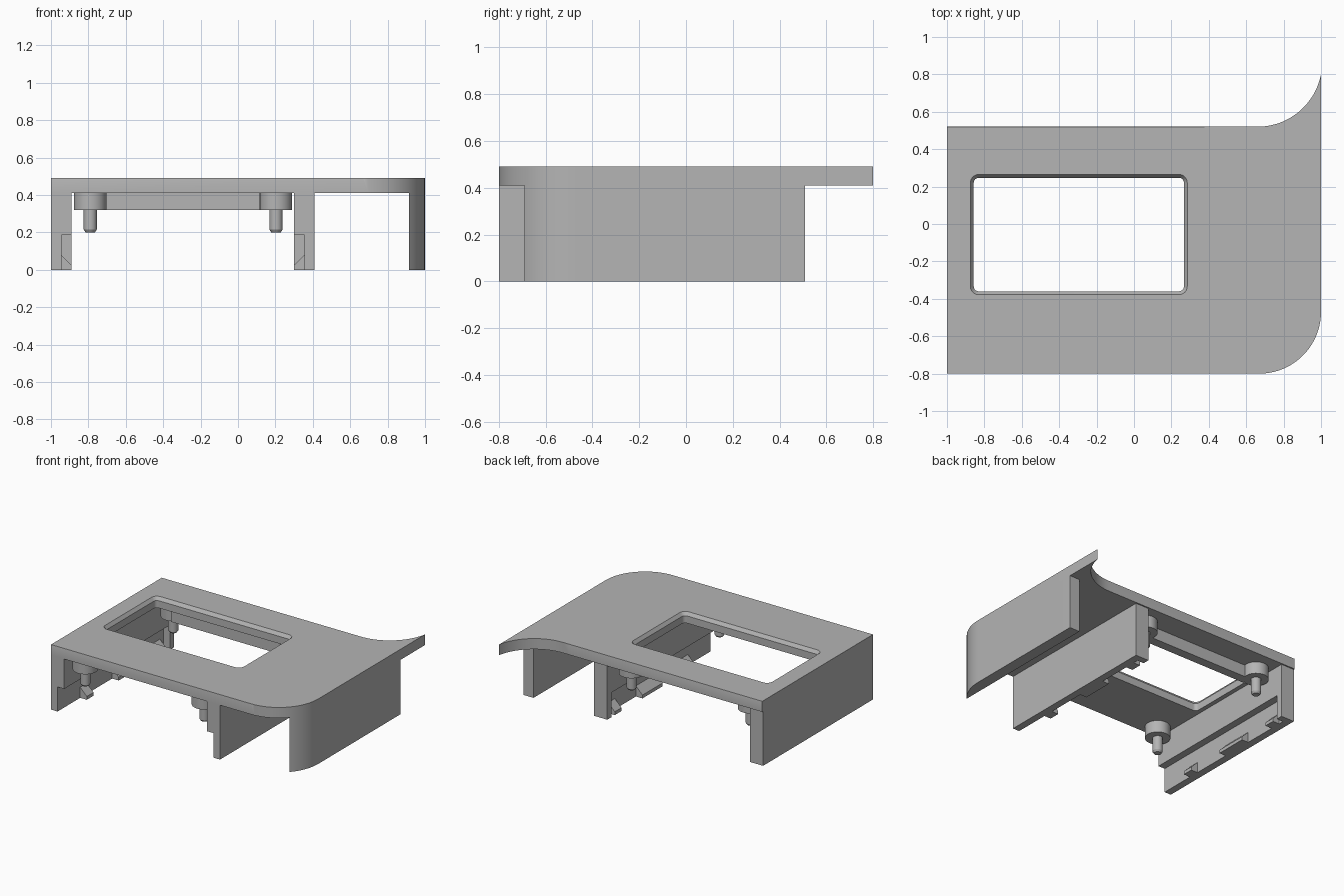
import bpy, bmesh
from math import sin, cos, pi, radians, atan2, hypot
from mathutils import Vector

if "Cube" in bpy.data.objects:
    bpy.data.objects.remove(bpy.data.objects["Cube"])

grey = bpy.data.materials.new("plain_grey")
grey.use_nodes = True
GREY = (0.46, 0.46, 0.46, 1)
grey.diffuse_color = GREY
grey.node_tree.nodes["Principled BSDF"].inputs["Base Color"].default_value = GREY


def finish(bm, name):
    bmesh.ops.recalc_face_normals(bm, faces=bm.faces)
    mesh = bpy.data.meshes.new(name)
    bm.to_mesh(mesh)
    bm.free()
    mesh.materials.append(grey)
    obj = bpy.data.objects.new(name, mesh)
    bpy.context.collection.objects.link(obj)
    bpy.ops.object.select_all(action='DESELECT')
    obj.select_set(True)
    bpy.context.view_layer.objects.active = obj
    return obj


def smooth(obj):
    bpy.ops.object.shade_smooth_by_angle(angle=radians(30))
    return obj


def loft(bm, loops):
    """Skin a stack of equally long closed loops and cap both ends."""
    rings = [[bm.verts.new(p) for p in loop] for loop in loops]
    for a, b in zip(rings, rings[1:]):
        for i in range(len(a)):
            j = (i + 1) % len(a)
            bm.faces.new((a[i], a[j], b[j], b[i]))
    bm.faces.new(rings[0][::-1])
    bm.faces.new(rings[-1])


def prism_z(bm, outline, z0, z1):
    loft(bm, [[(x, y, z) for x, y in outline] for z in (z0, z1)])


def prism_y(bm, profile, y0, y1):
    loft(bm, [[(x, y, z) for x, z in profile] for y in (y0, y1)])


def arc(cx, cy, r, a0, a1, n):
    return [(cx + r * cos(a0 + (a1 - a0) * i / n),
             cy + r * sin(a0 + (a1 - a0) * i / n)) for i in range(n + 1)]


def rounded_rect(x0, x1, y0, y1, r):
    corners = [(x1 - r, y1 - r), (x0 + r, y1 - r), (x0 + r, y0 + r), (x1 - r, y0 + r)]
    return [p for k, (cx, cy) in enumerate(corners)
            for p in arc(cx, cy, r, k * pi / 2, (k + 1) * pi / 2, 6)]


TOP, UNDER, BACK, FRONT = 0.49, 0.41, 0.52, -0.8
R = 0.33
corner = arc(1 - R, FRONT + R, R, -pi / 2, 0, 20)

# Top plate: rounded front corner, concave flare at the back corner
tip_r = 0.346
tip = Vector((1, 0.8))
centre = Vector((0.66, BACK + tip_r))
a_tip = atan2(tip.y - centre.y, tip.x - centre.x)
flare = arc(centre.x, centre.y, tip_r, a_tip, -pi / 2, 20)
outline = [(-1, FRONT)] + corner + [(1, 0.5)] + flare + [(0.61, BACK), (-1, BACK)]
bm = bmesh.new()
prism_z(bm, outline, UNDER, TOP)


def is_long_straight(e):
    a, b = (v.co for v in e.verts)
    return min(a.z, b.z) > TOP - 0.001 and (a - b).length > 0.5


bmesh.ops.bevel(bm, geom=[e for e in bm.edges if is_long_straight(e)],
                offset=0.011, segments=1, affect='EDGES', clamp_overlap=True)
plate = finish(bm, "top_plate")

# Window opening with a chamfered rim
bm = bmesh.new()
stack = [(UNDER - 0.1, 0.018), (TOP - 0.025, 0.018), (TOP, 0), (TOP + 0.05, 0)]
loft(bm, [[(x, y, z) for x, y in
           rounded_rect(-0.875 + d, 0.285 - d, -0.378 + d, 0.265 - d, 0.045 - d)]
          for z, d in stack])
cutter = finish(bm, "window_cutter")
cutter.hide_render = True
bpy.ops.object.select_all(action='DESELECT')
plate.select_set(True)
bpy.context.view_layer.objects.active = plate
cut = plate.modifiers.new("window", 'BOOLEAN')
cut.operation = 'DIFFERENCE'
cut.solver = 'EXACT'
cut.object = cutter
bpy.ops.object.modifier_apply(modifier=cut.name)
bpy.data.objects.remove(cutter)
smooth(plate)

# Outer side wall, following the rounded corner
inner = 0.915
arc_part = [p for p in corner if p[0] > inner + 0.001]
start_y = FRONT + R - (R * R - (inner - 1 + R) ** 2) ** 0.5
bm = bmesh.new()
prism_z(bm, [(inner, start_y)] + arc_part + [(1, 0.51), (inner, 0.51)], 0, UNDER)
smooth(finish(bm, "outer_wall"))

# Two mirrored rail walls, each with a recess and wedge lugs on the inner face
MID = -0.295
OUT, INN, REC = 0.705, 0.595, 0.65
RECESS_Z, RECESS_END = 0.185, 0.46
for side, name in ((-1, "rail_wall_right"), (1, "rail_wall_middle")):
    def flip(profile):
        return [(MID + side * x, z) for x, z in profile]
    bm = bmesh.new()
    prism_y(bm, flip([(OUT, 0), (OUT, UNDER), (INN, UNDER), (INN, RECESS_Z),
                      (REC, RECESS_Z), (REC, 0)]), FRONT, RECESS_END)
    prism_y(bm, flip([(OUT, 0), (OUT, UNDER), (INN, UNDER), (INN, 0)]),
            RECESS_END, 0.51)
    finish(bm, name)
    bm = bmesh.new()
    for y, half in ((-0.49, 0.04), (-0.03, 0.12), (0.38, 0.04)):
        prism_y(bm, flip([(REC, 0), (REC, 0.08), (INN, 0.025), (INN, 0)]),
                y - half, y + half)
    finish(bm, name + "_lugs")

# Four bosses with chamfered locating pins
BOSS_R, PIN_R, BOSS_Z = 0.087, 0.035, 0.32
for fb, y in (("front", -0.69), ("back", 0.358)):
    for lr, x in (("right", -0.79), ("left", 0.203)):
        bm = bmesh.new()
        steps = [(UNDER, BOSS_R), (BOSS_Z, BOSS_R), (BOSS_Z, PIN_R),
                 (0.215, PIN_R), (0.2, PIN_R - 0.01)]
        loft(bm, [[(px, py, z) for px, py in arc(x, y, r, 0, 2 * pi, 32)[:-1]]
                  for z, r in steps])
        smooth(finish(bm, f"{fb}_{lr}_boss"))

# Stiffening bar between the back bosses
bm = bmesh.new()
prism_z(bm, [(-0.75, 0.27), (0.16, 0.27), (0.16, 0.34), (-0.75, 0.34)], BOSS_Z, UNDER)
finish(bm, "back_bar")
